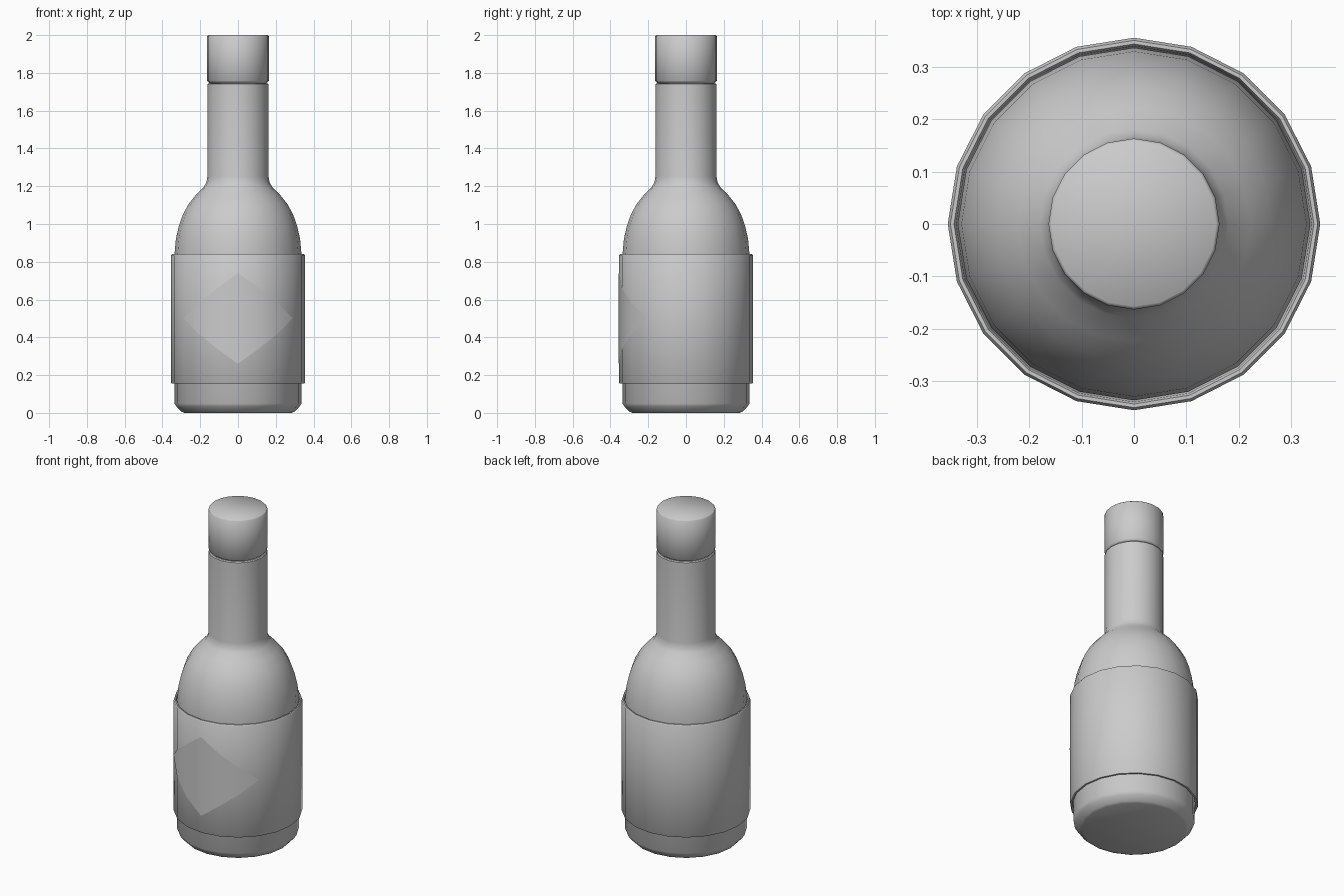
import bpy
import bmesh
from math import sin, cos, pi, radians

SIDES = 20

if "Cube" in bpy.data.objects:
    bpy.data.objects.remove(bpy.data.objects["Cube"], do_unlink=True)

grey = bpy.data.materials.new("plain grey")
grey.use_nodes = True
colour = (0.6, 0.6, 0.6, 1)
grey.diffuse_color = colour
grey.node_tree.nodes["Principled BSDF"].inputs["Base Color"].default_value = colour


def finish(name, bm, angle=35):
    bmesh.ops.recalc_face_normals(bm, faces=bm.faces[:])
    mesh = bpy.data.meshes.new(name)
    bm.to_mesh(mesh)
    bm.free()
    mesh.materials.append(grey)
    obj = bpy.data.objects.new(name, mesh)
    bpy.context.collection.objects.link(obj)
    bpy.ops.object.select_all(action="DESELECT")
    obj.select_set(True)
    bpy.context.view_layer.objects.active = obj
    bpy.ops.object.shade_smooth_by_angle(angle=radians(angle))
    return obj


def lathe(name, profile, closed=False, angle=35):
    """Turn a (radius, height) profile; open profiles get end caps."""
    bm = bmesh.new()
    rings = [[bm.verts.new((r * cos(2 * pi * i / SIDES), r * sin(2 * pi * i / SIDES), z))
              for i in range(SIDES)] for r, z in profile]
    pairs = list(zip(rings, rings[1:]))
    if closed:
        pairs.append((rings[-1], rings[0]))
    else:
        bm.faces.new(rings[0])
        bm.faces.new(rings[-1])
    for low, high in pairs:
        for i in range(SIDES):
            j = (i + 1) % SIDES
            bm.faces.new((low[i], low[j], high[j], high[i]))
    return finish(name, bm, angle)


# Glass body: chamfered foot, straight wall, domed shoulder, neck
lathe("bottle_body", [
    (0.285, 0), (0.3, 0.007), (0.325, 0.033), (0.336, 0.05), (0.336, 0.84),
    (0.329, 0.92), (0.313, 0.99), (0.292, 1.05), (0.262, 1.105),
    (0.222, 1.155), (0.18, 1.198), (0.167, 1.222), (0.162, 1.25),
    (0.162, 1.74), (0.157, 1.745), (0.15, 1.745)], angle=40)

# Stopper cap with slightly rounded rims
lathe("cap", [(0.15, 1.745), (0.157, 1.752), (0.163, 1.758),
              (0.163, 1.994), (0.157, 2.0)], angle=50)

# Sleeve label around the body
lathe("label_sleeve", [(0.341, 0.155), (0.351, 0.155), (0.355, 0.16),
                       (0.355, 0.832), (0.35, 0.84), (0.343, 0.84),
                       (0.339, 0.832), (0.336, 0.8), (0.336, 0.19)], closed=True, angle=50)

# Faint diamond panel wrapped on the front of the sleeve
bm = bmesh.new()
upper, lower = [], []
for k in range(-3, 4):
    a = radians(-90 + 18 * k)
    half = 0.24 * (1 - abs(k) / 3)
    x, y = 0.3565 * cos(a), 0.3565 * sin(a)
    upper.append(bm.verts.new((x, y, 0.5 + half)))
    lower.append(bm.verts.new((x, y, 0.5 - half)) if half > 0 else upper[-1])
for k in range(6):
    corners = [lower[k], lower[k + 1], upper[k + 1], upper[k]]
    bm.faces.new(list(dict.fromkeys(corners)))
panel = finish("label_diamond", bm)
# Face the panel outward
if panel.data.polygons[2].normal.y > 0:
    panel.data.flip_normals()
